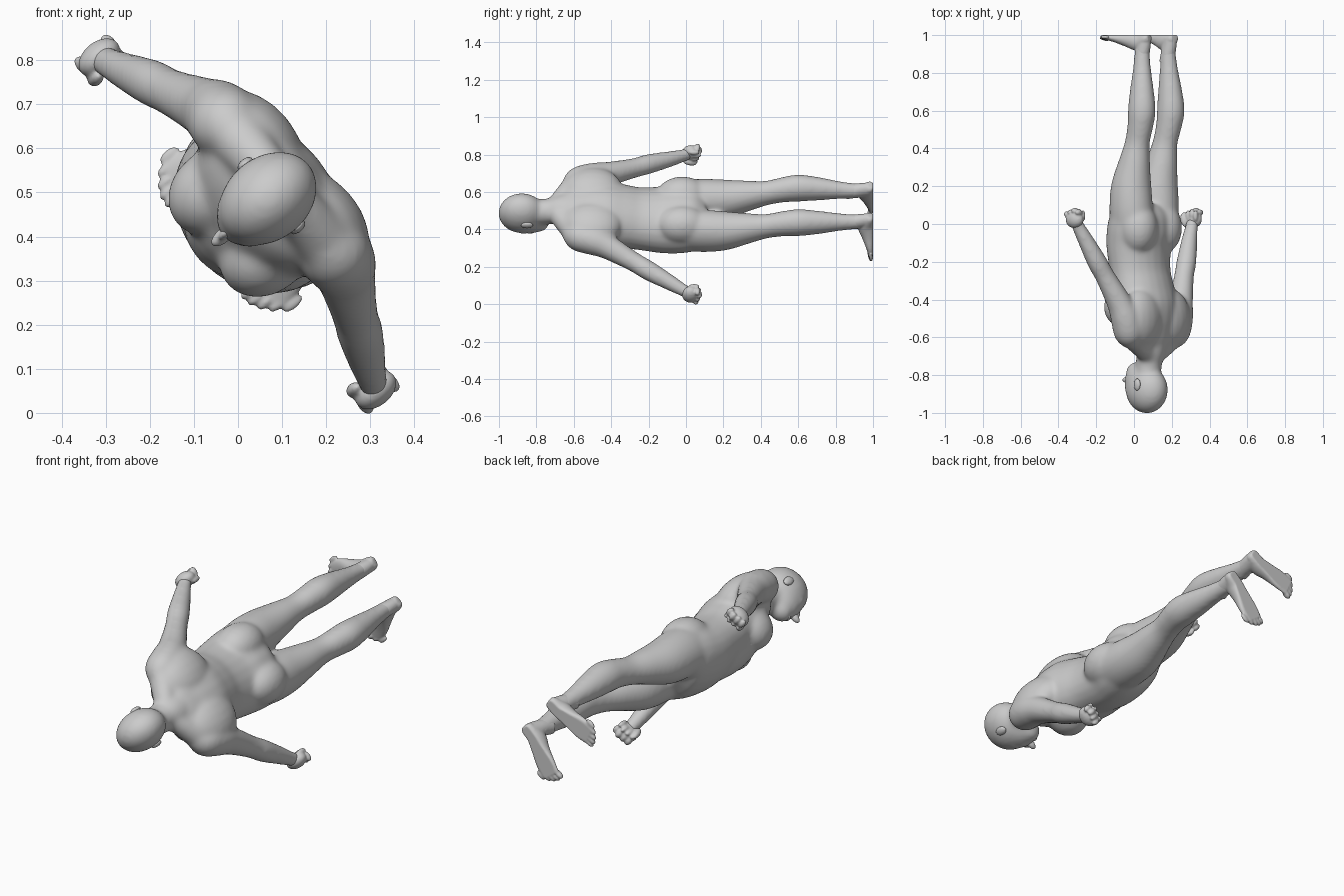
import bpy, bmesh, math
from mathutils import Matrix, Vector

# Figure is described upright: u = sideways, f = forward, h = height; then laid along y and rolled
WORLD = Matrix(((0.64, -0.77, 0, 0.118),
                (0, 0, -1, 0),
                (-0.77, -0.64, 0, 0.528),
                (0, 0, 0, 1)))
SEG = 24
SOLE = -1.0


def spline(rows, steps=5):
    """Catmull-Rom through rows of numbers."""
    out = []
    for i in range(len(rows) - 1):
        p = [rows[max(0, min(len(rows) - 1, i + k))] for k in (-1, 0, 1, 2)]
        for s in range(steps):
            t = s / steps
            out.append([0.5 * (2 * b + (c - a) * t + (2 * a - 5 * b + 4 * c - d) * t * t
                               + (3 * b - a - 3 * c + d) * t ** 3) for a, b, c, d in zip(*p)])
    return out + [list(rows[-1])]


def tube(bm, rows, side=1):
    """Loft through rows (u, f, h, half width, half depth)."""
    pts = spline(rows)
    rings = []
    for i, (u, f, h, a, b) in enumerate(pts):
        n, m = pts[min(i + 1, len(pts) - 1)], pts[max(i - 1, 0)]
        t = (Vector(n[:3]) - Vector(m[:3])).normalized()
        sx = (Vector((1, 0, 0)) - t * t.x).normalized()
        sy = t.cross(sx)
        ring = []
        for k in range(SEG):
            w = 2 * math.pi * k / SEG
            p = Vector((u, f, h)) + sx * a * math.cos(w) + sy * b * math.sin(w)
            ring.append(bm.verts.new((p.x * side, p.y, p.z)))
        rings.append(ring)
    for r0, r1 in zip(rings, rings[1:]):
        for k in range(SEG):
            j = (k + 1) % SEG
            bm.faces.new((r0[k], r0[j], r1[j], r1[k]))
    bm.faces.new(rings[0])
    bm.faces.new(rings[-1])


def blob(bm, c, r, side=1, tilt=0.0):
    """Ellipsoid, tilt turns it about the sideways axis."""
    m = (Matrix.Translation((c[0] * side, c[1], c[2])) @ Matrix.Rotation(tilt, 4, 'X')
         @ Matrix.Diagonal((*r, 1)))
    bmesh.ops.create_uvsphere(bm, u_segments=20, v_segments=12, radius=1, matrix=m)


def finish(bm, name, voxel, rounds):
    """Lay the parts down and blend them into one smooth skin."""
    for v in bm.verts:
        v.co.z = max(v.co.z, SOLE)
    bm.transform(WORLD)
    bmesh.ops.recalc_face_normals(bm, faces=bm.faces)
    mesh = bpy.data.meshes.new(name)
    bm.to_mesh(mesh)
    bm.free()
    ob = bpy.data.objects.new(name, mesh)
    bpy.context.collection.objects.link(ob)
    skin = ob.modifiers.new("blend", 'REMESH')
    skin.mode = 'VOXEL'
    skin.voxel_size = voxel
    skin.use_smooth_shade = True
    soft = ob.modifiers.new("soften", 'SMOOTH')
    soft.factor = 0.5
    soft.iterations = rounds


body, ends = bmesh.new(), bmesh.new()

# Torso, belly and neck
tube(body, [(0, .035, .67, .09, .06), (0, .035, .62, .17, .09), (0, .05, .55, .2, .125),
            (0, .07, .45, .197, .152), (0, .09, .35, .187, .148), (0, .11, .25, .183, .143),
            (0, .12, .12, .197, .152), (0, .105, .02, .208, .155), (0, .09, -.05, .198, .135),
            (0, .085, -.11, .12, .08)])
blob(body, (0, .16, .27), (.13, .115, .27))
tube(body, [(0, .025, .6, .1, .075), (0, .033, .67, .085, .073), (0, .05, .73, .07, .07),
            (0, .06, .82, .07, .07)])

# Head: skull, face, jaw, nose
blob(body, (0, .065, .878), (.096, .123, .125))
blob(body, (0, .1, .835), (.078, .1, .1))
blob(body, (0, .13, .785), (.055, .065, .055))
blob(ends, (0, .195, .825), (.017, .036, .018))
blob(ends, (0, .19, .845), (.011, .02, .038), tilt=.35)
blob(ends, (0, .175, .785), (.027, .022, .014))

for s in (-1, 1):
    # Brows and ears
    blob(body, (.032, .155, .873), (.035, .028, .018), s)
    blob(ends, (.092, .055, .85), (.013, .022, .034), s)
    # Chest, upper back, buttocks
    blob(body, (.09, .15, .44), (.095, .112, .11), s)
    blob(body, (.115, .01, .5), (.14, .095, .16), s)
    blob(body, (.1, .045, .02), (.105, .11, .14), s)
    # Trapezius slope
    tube(body, [(.02, .03, .7, .05, .05), (.1, .028, .64, .06, .06), (.18, .03, .58, .07, .07)], s)
    # Arm
    tube(body, [(.15, .03, .63, .05, .05), (.185, .03, .58, .08, .08), (.218, .03, .5, .078, .08),
                (.252, .043, .42, .066, .068), (.325, .08, .28, .053, .053),
                (.37, .1, .2, .053, .053), (.427, .128, .09, .043, .043),
                (.465, .145, .02, .034, .036), (.485, .152, -.02, .03, .034)], s)
    # Fist with curled fingers and thumb
    blob(ends, (.49, .155, -.025), (.036, .054, .047), s)
    for k in range(4):
        f = .117 + .026 * k
        h = -.07 + .009 * abs(k - 1)
        blob(ends, (.5, f, h), (.025, .015, .016), s)
        blob(ends, (.466, f, h + .018), (.014, .013, .03), s)
    blob(ends, (.458, .192, -.02), (.016, .017, .038), s, .3)
    # Leg
    tube(body, [(.1, .085, .03, .1, .12), (.107, .084, -.08, .108, .12), (.11, .08, -.2, .103, .11),
                (.113, .055, -.33, .08, .085), (.115, .035, -.43, .063, .068),
                (.118, .012, -.52, .066, .07), (.12, 0, -.6, .07, .076),
                (.117, .002, -.7, .061, .067), (.111, .006, -.82, .046, .05),
                (.108, .008, -.9, .039, .043), (.108, .005, -.95, .035, .042)], s)
    # Foot with flat sole and toes
    tube(ends, [(.106, .02, -.85, .035, .04), (.107, .008, -.9, .037, .04),
                (.107, 0, -.95, .035, .042), (.107, -.005, -.985, .034, .04)], s)
    tube(ends, [(.105, -.042, -.985, .02, .02), (.107, -.025, -.982, .033, .03),
                (.113, .03, -.968, .038, .05), (.131, .085, -.978, .043, .042),
                (.153, .15, -.987, .054, .026), (.17, .21, -.991, .051, .014)], s)
    for k in range(5):
        r = .016 - .0015 * k
        blob(ends, (.135 + .021 * k, .23 - .0035 * k * k, SOLE + r), (.0125, .027, r), s)

finish(body, "body", 0.009, 22)
finish(ends, "hands_feet_face_details", 0.005, 5)
